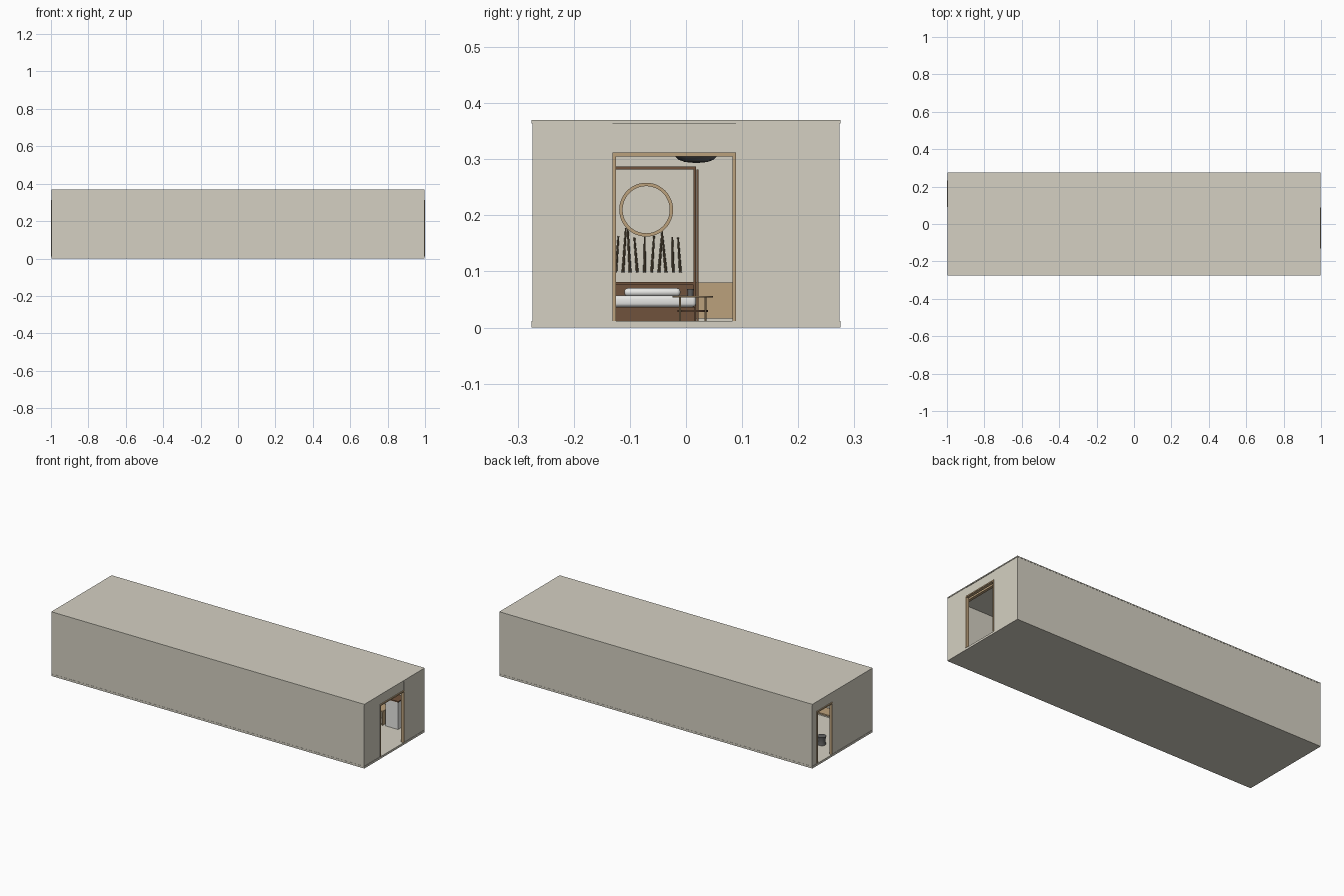
import bpy, bmesh, math, random
from mathutils import Vector

if "Cube" in bpy.data.objects:
    bpy.data.objects.remove(bpy.data.objects["Cube"])
random.seed(4)

def mat(name, r, g, b):
    m = bpy.data.materials.new(name)
    m.diffuse_color = (r, g, b, 1)
    m.use_nodes = True
    m.node_tree.nodes["Principled BSDF"].inputs["Base Color"].default_value = m.diffuse_color
    return m

PLASTER = mat("warm plaster", 0.66, 0.63, 0.54)
WOOD = mat("light oak", 0.50, 0.355, 0.20)
DARK = mat("dark walnut", 0.16, 0.085, 0.045)
WHITE = mat("white linen", 0.80, 0.80, 0.78)
GREY = mat("charcoal", 0.12, 0.12, 0.12)
REED = mat("reed brown", 0.13, 0.095, 0.055)

def finish(name, bm, m, smooth=False):
    me = bpy.data.meshes.new(name)
    bmesh.ops.recalc_face_normals(bm, faces=bm.faces)
    bm.to_mesh(me)
    bm.free()
    ob = bpy.data.objects.new(name, me)
    me.materials.append(m)
    bpy.context.collection.objects.link(ob)
    if smooth:
        bpy.ops.object.select_all(action='DESELECT')
        ob.select_set(True)
        bpy.context.view_layer.objects.active = ob
        bpy.ops.object.shade_smooth_by_angle(angle=math.radians(35))
    return ob

def box(name, x, y, z, m, bevel=0):
    """Box from (min, max) ranges on each axis."""
    bm = bmesh.new()
    bmesh.ops.create_cube(bm, size=1)
    for v in bm.verts:
        v.co = Vector([(r[0] + r[1]) / 2 + c * (r[1] - r[0]) for c, r in zip(v.co, (x, y, z))])
    if bevel:
        bmesh.ops.bevel(bm, geom=bm.edges[:], offset=bevel, segments=3, affect='EDGES', profile=0.5)
    return finish(name, bm, m, bool(bevel))

def lathe(name, centre, profile, m, steps=32):
    """Spin an (r, z) profile about the vertical axis."""
    bm = bmesh.new()
    vs = [bm.verts.new((r, 0, z)) for r, z in profile]
    es = [bm.edges.new(p) for p in zip(vs, vs[1:])]
    bmesh.ops.spin(bm, geom=vs + es, cent=(0, 0, 0), axis=(0, 0, 1), angle=2 * math.pi, steps=steps)
    bmesh.ops.remove_doubles(bm, verts=bm.verts[:], dist=1e-5)
    bmesh.ops.translate(bm, verts=bm.verts[:], vec=centre)
    return finish(name, bm, m, True)

def rod(name, a, b, r, m, r2=None):
    """Round rod between two points."""
    a, b = Vector(a), Vector(b)
    bm = bmesh.new()
    bmesh.ops.create_cone(bm, cap_ends=True, segments=8, radius1=r, radius2=r if r2 is None else r2,
                          depth=(b - a).length)
    q = (b - a).to_track_quat('Z', 'Y')
    for v in bm.verts:
        v.co = q @ v.co + (a + b) / 2
    return finish(name, bm, m, True)

FLOOR, CEIL, DOOR = 0.012, 0.364, 0.312

# Shell: floor, roof and the two long walls
box("floor_slab", (-0.998, 0.998), (-0.275, 0.275), (0, FLOOR), PLASTER)
box("roof_slab", (-0.998, 0.998), (-0.275, 0.275), (CEIL, 0.37), PLASTER)
for side, tag in ((-1, "front"), (1, "back")):
    box(tag + "_wall", (-0.996, 0.996), sorted((side * 0.269, side * 0.274)), (FLOOR, CEIL), PLASTER)

def end_wall(tag, s, y0, y1):
    """End wall with a framed doorway between y0 and y1."""
    xr = lambda a, b: sorted((s * a, s * b))
    box(tag + "_wall_front_part", xr(0.988, 0.996), (-0.269, y0), (FLOOR, CEIL), PLASTER)
    box(tag + "_wall_back_part", xr(0.988, 0.996), (y1, 0.269), (FLOOR, CEIL), PLASTER)
    box(tag + "_wall_header", xr(0.988, 0.994), (y0, y1), (DOOR, CEIL), PLASTER)
    box(tag + "_door_head", xr(0.982, 1.0), (y0, y1), (DOOR - 0.007, DOOR), WOOD)
    for n, a in (("front", y0), ("back", y1 - 0.006)):
        box(f"{tag}_door_jamb_{n}", xr(0.982, 1.0), (a, a + 0.006), (FLOOR, DOOR - 0.007), WOOD)

end_wall("right", 1, -0.131, 0.089)
end_wall("left", -1, 0.092, 0.232)

# Divider behind the bed with dark frame
PX = 0.30
Y0, Y1 = -0.269, 0.018
box("divider_panel", (PX - 0.008, PX), (Y0, Y1 - 0.004), (0.08, 0.284), PLASTER)
box("divider_top_rail", (PX - 0.012, PX + 0.008), (Y0, Y1), (0.282, 0.287), DARK)
box("divider_bottom_rail", (PX - 0.012, PX + 0.008), (Y0, Y1), (0.076, 0.081), DARK)
box("divider_end_post", (PX - 0.012, PX + 0.008), (Y1 - 0.005, Y1), (FLOOR, 0.287), DARK)
box("divider_base", (PX - 0.008, PX), (Y0, Y1 - 0.005), (FLOOR, 0.077), DARK)
box("divider_rear_post", (PX - 0.05, PX - 0.046), (0.019, 0.022), (FLOOR, 0.282), DARK)

# Round wooden ring on the divider
bm = bmesh.new()
vs = [bm.verts.new((PX + x, -0.071, 0.21 + r)) for x, r in
      ((0.0, 0.042), (0.006, 0.042), (0.006, 0.048), (0.0, 0.048))]
es = [bm.edges.new((vs[i], vs[(i + 1) % 4])) for i in range(4)]
bmesh.ops.spin(bm, geom=vs + es, cent=(PX, -0.071, 0.21), axis=(1, 0, 0), angle=2 * math.pi, steps=48)
bmesh.ops.remove_doubles(bm, verts=bm.verts[:], dist=1e-5)
finish("wall_ring", bm, WOOD, True)

# Reeds below the ring
for i in range(20):
    y = -0.01 - i * 0.0128
    rod(f"reed_{i}", (PX + 0.003, y, 0.098),
        (PX + 0.003, y + random.uniform(-0.008, 0.008), random.uniform(0.158, 0.182)), 0.0025, REED, 0.0015)

# Bed
box("bed_base", (PX + 0.008, 0.62), (-0.262, 0.016), (FLOOR, 0.037), DARK)
box("mattress", (PX + 0.01, 0.615), (-0.258, 0.018), (0.037, 0.057), WHITE, 0.006)
for i, y in enumerate((-0.20, -0.06)):
    box(f"pillow_{i}", (PX + 0.014, PX + 0.06), (y - 0.05, y + 0.05), (0.056, 0.07), WHITE, 0.006)

# Round tea table with cup
T = (0.76, 0.012, 0)
lathe("table_top", T, [(0, 0.0535), (0.036, 0.0535), (0.036, 0.0565), (0, 0.0565)], WOOD)
lathe("table_shelf", T, [(0, 0.028), (0.027, 0.028), (0.027, 0.031), (0, 0.031)], DARK)
for i in range(4):
    a = math.radians(45 + 90 * i)
    p = (T[0] + 0.032 * math.cos(a), T[1] + 0.032 * math.sin(a))
    rod(f"table_leg_{i}", (*p, FLOOR), (*p, 0.054), 0.0018, WOOD)
lathe("cup", (T[0], T[1] - 0.004, 0.0565), [(0, 0), (0.005, 0), (0.006, 0.012), (0.005, 0.012), (0.004, 0.002), (0, 0.002)], GREY, 16)

# Ceiling lamp
lathe("lamp_shade", (0.7, 0.018, 0), [(0, 0.293), (0.02, 0.295), (0.031, 0.299), (0.037, 0.305), (0.037, 0.307), (0, 0.307)], GREY)
rod("lamp_cord", (0.7, 0.018, 0.306), (0.7, 0.018, CEIL), 0.002, GREY)

# Tall cabinet and wall desk by the right doorway
box("cabinet", (0.80, 0.88), (0.20, 0.262), (FLOOR, 0.17), WHITE)
box("cabinet_top", (0.795, 0.885), (0.195, 0.266), (0.17, 0.176), DARK)
box("desk_top", (0.50, 0.79), (0.19, 0.268), (0.09, 0.097), WOOD)
for i, x in enumerate((0.505, 0.78)):
    box(f"desk_side_{i}", (x, x + 0.006), (0.195, 0.266), (FLOOR, 0.09), WOOD)
for i, z in enumerate((0.2, 0.25)):
    box(f"wall_shelf_{i}", (0.55, 0.85), (0.225, 0.269), (z, z + 0.005), DARK)

# Ceiling beams
for i, x in enumerate((-0.3, 0.92)):
    box(f"ceiling_beam_{i}", (x - 0.008, x + 0.008), (-0.269, 0.269), (0.345, CEIL), WOOD)

# Middle partition with low oak panelling and a passage at the back
box("middle_partition", (-0.308, -0.30), (-0.269, 0.10), (FLOOR, CEIL), PLASTER)
box("low_panelling", (-0.30, -0.292), (-0.269, 0.10), (FLOOR + 0.004, 0.08), WOOD)
box("middle_passage_post", (-0.312, -0.29), (0.10, 0.106), (FLOOR, 0.345), WOOD)

# Entrance bench near the left doorway
box("bench_seat", (-0.85, -0.62), (-0.262, -0.19), (0.062, 0.07), WOOD)
for i, x in enumerate((-0.845, -0.631)):
    box(f"bench_side_{i}", (x, x + 0.006), (-0.26, -0.195), (FLOOR, 0.062), DARK)
lathe("stool", (-0.88, 0.02, 0), [(0, FLOOR), (0.022, FLOOR), (0.018, 0.035), (0.024, 0.06), (0, 0.062)], GREY, 24)
